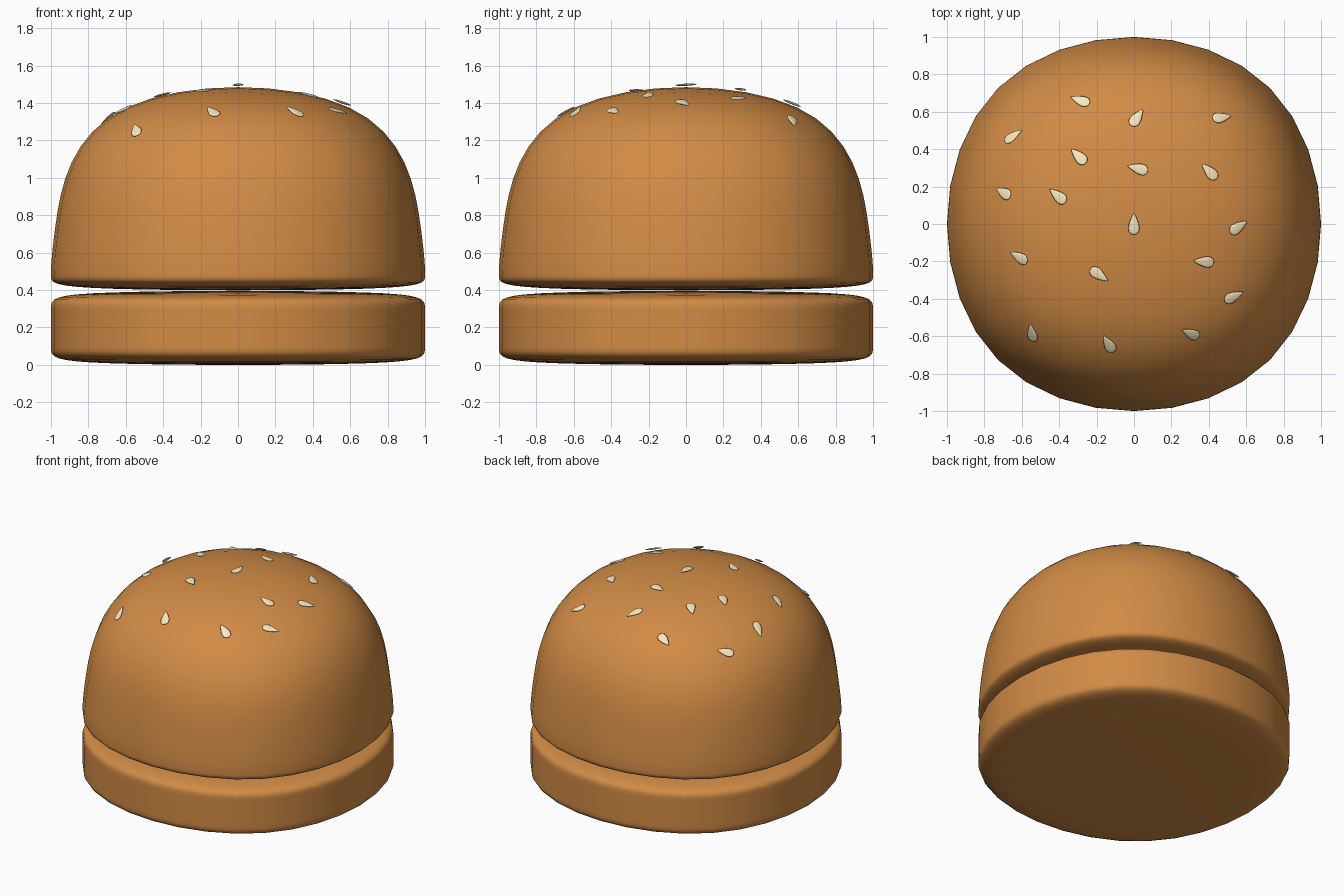
import bpy, bmesh
from math import radians, cos, sin
from mathutils import Vector, Matrix

if "Cube" in bpy.data.objects:
    bpy.data.objects.remove(bpy.data.objects["Cube"])


def material(name, rgb):
    m = bpy.data.materials.new(name)
    m.diffuse_color = (*rgb, 1)
    m.use_nodes = True
    m.node_tree.nodes["Principled BSDF"].inputs["Base Color"].default_value = m.diffuse_color
    return m


crust = material("crust", (0.64, 0.26, 0.06))
cream = material("cream", (0.93, 0.80, 0.52))


def new_object(name, mesh):
    ob = bpy.data.objects.new(name, mesh)
    bpy.context.collection.objects.link(ob)
    return ob


def bun(name, rings):
    """Stack of square rings (half width, z), capped and subdivided to a round bun."""
    bm = bmesh.new()
    loops = [[bm.verts.new((sx * a, sy * a, z))
              for sx, sy in ((-1, -1), (1, -1), (1, 1), (-1, 1))] for a, z in rings]
    bm.faces.new(loops[0][::-1])
    bm.faces.new(loops[-1])
    for lo, hi in zip(loops, loops[1:]):
        for i in range(4):
            j = (i + 1) % 4
            bm.faces.new((lo[i], lo[j], hi[j], hi[i]))
    for f in bm.faces:
        f.smooth = True
    mesh = bpy.data.meshes.new(name)
    bm.to_mesh(mesh)
    bm.free()
    mesh.materials.append(crust)
    ob = new_object(name, mesh)
    sub = ob.modifiers.new("round", 'SUBSURF')
    sub.levels = sub.render_levels = 3
    bpy.context.view_layer.objects.active = ob
    bpy.ops.object.modifier_apply(modifier=sub.name)
    return ob


# Bun halves
A = 1.0909
bun("bottom_bun", [(A, -0.006), (A, 0.064), (A, 0.331), (A, 0.401)])
top = bun("top_bun", [(A, 0.393), (A, 0.463), (A, 0.62), (0.85 * A, 1.56)])
bpy.context.view_layer.update()

# Teardrop seed mesh, tip along +x
bm = bmesh.new()
bmesh.ops.create_uvsphere(bm, u_segments=12, v_segments=8, radius=1,
                          matrix=Matrix.Rotation(radians(90), 4, 'Y'))
for v in bm.verts:
    t = v.co.x
    v.co = Vector((0.057 * t, 0.027 * (1 - 0.6 * t) * v.co.y, 0.006 * v.co.z))
for f in bm.faces:
    f.smooth = True
seed_mesh = bpy.data.meshes.new("sesame_seed")
bm.to_mesh(seed_mesh)
bm.free()
seed_mesh.materials.append(cream)

# Seeds: x, y and tip direction (seen from above, degrees), laid on the dome
seeds = [(-.285, .655, 160), (-.64, .465, 35), (.015, .565, 55), (.465, .565, 10),
         (-.295, .36, 135), (.02, .295, 165), (.40, .28, 135), (-.69, .165, 150),
         (-.405, .15, 140), (0, 0, 90), (.555, -.015, 35), (-.61, -.175, 150),
         (.37, -.20, 175), (-.185, -.27, -35), (.53, -.385, 25), (-.54, -.575, 100),
         (-.135, -.635, 120), (.30, -.58, 155)]
for x, y, deg in seeds:
    hit, loc, n, _ = top.ray_cast(Vector((x, y, 3)), Vector((0, 0, -1)))
    d = Vector((cos(radians(deg)), sin(radians(deg)), 0))
    d.z = -d.dot(n) / n.z
    d.normalize()
    rot = Matrix((d, n.cross(d), n)).transposed().to_4x4()
    ob = new_object("sesame_seed", seed_mesh)
    ob.matrix_world = Matrix.Translation(loc + n * 0.013) @ rot
